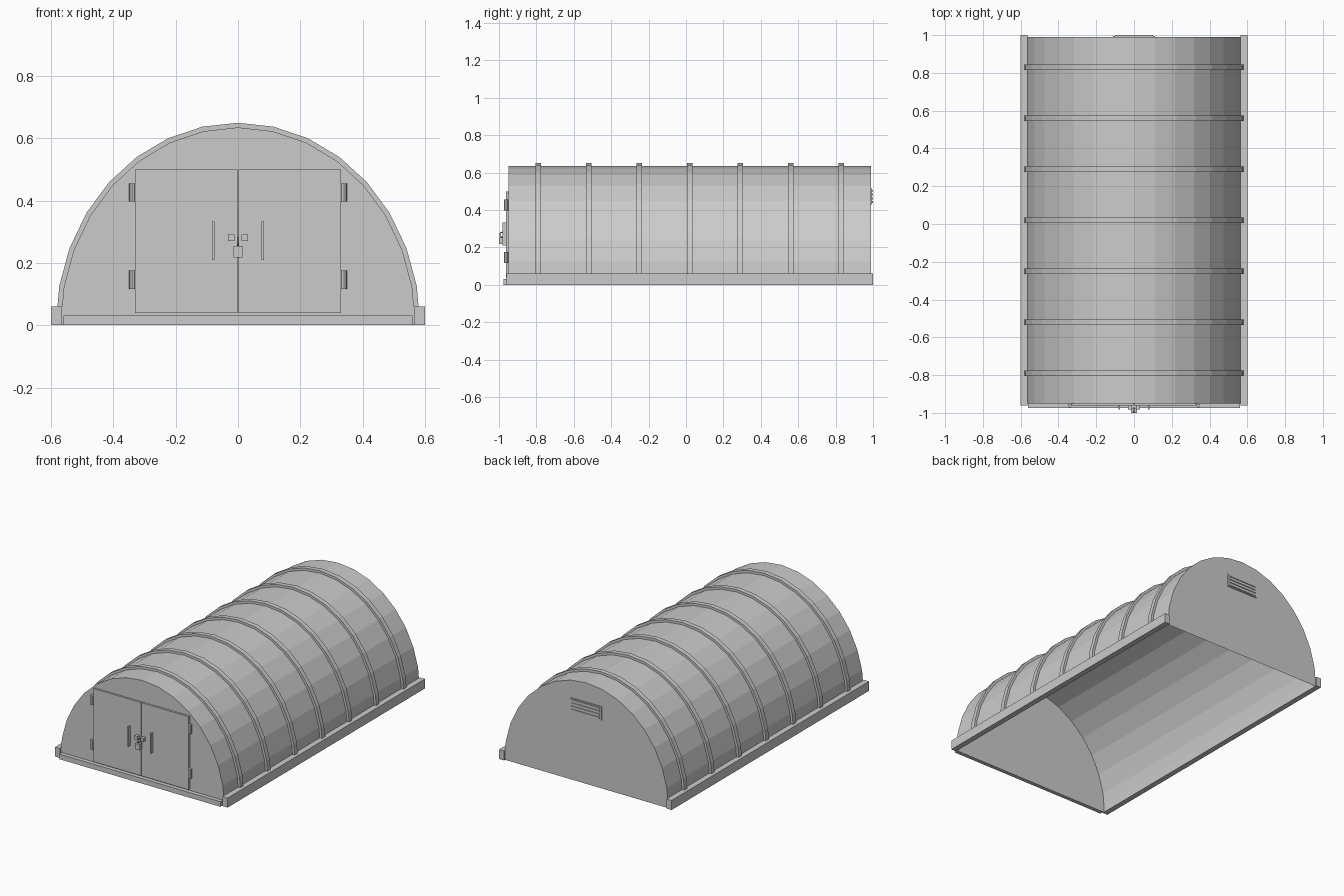
import bpy, bmesh
from math import sin, cos, pi

if "Cube" in bpy.data.objects:
    bpy.data.objects.remove(bpy.data.objects["Cube"])

SEGS = 16                      # flat facets around the arch
FRONT, BACK = -0.95, 0.99      # end walls
MID = (FRONT + BACK) / 2


def finish(name, bm):
    bmesh.ops.recalc_face_normals(bm, faces=bm.faces)
    mesh = bpy.data.meshes.new(name)
    bm.to_mesh(mesh)
    bm.free()
    ob = bpy.data.objects.new(name, mesh)
    bpy.context.collection.objects.link(ob)
    return ob


def box(name, x0, x1, y0, y1, z0, z1):
    bm = bmesh.new()
    bmesh.ops.create_cube(bm, size=1)
    for v in bm.verts:
        v.co = (x0 if v.co.x < 0 else x1,
                y0 if v.co.y < 0 else y1,
                z0 if v.co.z < 0 else z1)
    return finish(name, bm)


def both_sides(name, x0, x1, *rest):
    box(name + "_right", x0, x1, *rest)
    box(name + "_left", -x1, -x0, *rest)


def arch(bm, a, b, y):
    return [bm.verts.new((a * cos(pi * i / SEGS), y, b * sin(pi * i / SEGS)))
            for i in range(SEGS + 1)]


# Vaulted shell, open underneath, with both end walls
bm = bmesh.new()
f, r = arch(bm, 0.57, 0.635, FRONT), arch(bm, 0.57, 0.635, BACK)
for i in range(SEGS):
    bm.faces.new((f[i], f[i + 1], r[i + 1], r[i]))
bm.faces.new(f)
bm.faces.new(r)
finish("vault_shell", bm)

# Seven raised ribs over the shell
for k in range(7):
    y = MID + (k - 3) * 0.27
    bm = bmesh.new()
    loops = [arch(bm, a, b, yy) for a, b, yy in (
        (0.57, 0.635, y - 0.015), (0.585, 0.65, y - 0.015),
        (0.585, 0.65, y + 0.015), (0.57, 0.635, y + 0.015))]
    for j in range(4):
        p, q = loops[j], loops[(j + 1) % 4]
        for i in range(SEGS):
            bm.faces.new((p[i], p[i + 1], q[i + 1], q[i]))
    for end in (0, SEGS):
        bm.faces.new([l[end] for l in loops])
    finish(f"roof_rib_{k + 1}", bm)

# Foundation rails and threshold
both_sides("foundation_rail", 0.565, 0.60, FRONT - 0.01, BACK + 0.01, 0, 0.06)
box("threshold", -0.56, 0.56, -0.975, FRONT, 0, 0.032)

# Double doors with handles and hasp plates
both_sides("door_leaf", 0.002, 0.33, -0.962, FRONT, 0.04, 0.50)
both_sides("door_handle", 0.075, 0.083, -0.982, -0.962, 0.21, 0.333)
both_sides("hasp_plate", 0.011, 0.032, -0.982, -0.962, 0.27, 0.291)

# Hinge barrels
for side, sx in (("right", 1), ("left", -1)):
    for level, z in (("lower", 0.146), ("upper", 0.426)):
        bpy.ops.mesh.primitive_cylinder_add(
            vertices=8, radius=0.01, depth=0.058, location=(sx * 0.34, -0.962, z))
        bpy.context.object.name = f"hinge_{level}_{side}"

# Padlock body and shackle
box("padlock_body", -0.015, 0.015, -1.0, -0.975, 0.218, 0.254)
bpy.ops.mesh.primitive_torus_add(
    major_segments=12, minor_segments=6, major_radius=0.013, minor_radius=0.003,
    location=(0, -0.983, 0.268), rotation=(0, pi / 2, 0))
bpy.context.object.name = "padlock_shackle"

# Rear vent with slats
box("vent_plate", -0.11, 0.11, BACK, 0.995, 0.43, 0.515)
for k in range(4):
    z = 0.442 + k * 0.0203
    box(f"vent_slat_{k + 1}", -0.10, 0.10, 0.994, 1.0, z - 0.005, z + 0.005)
